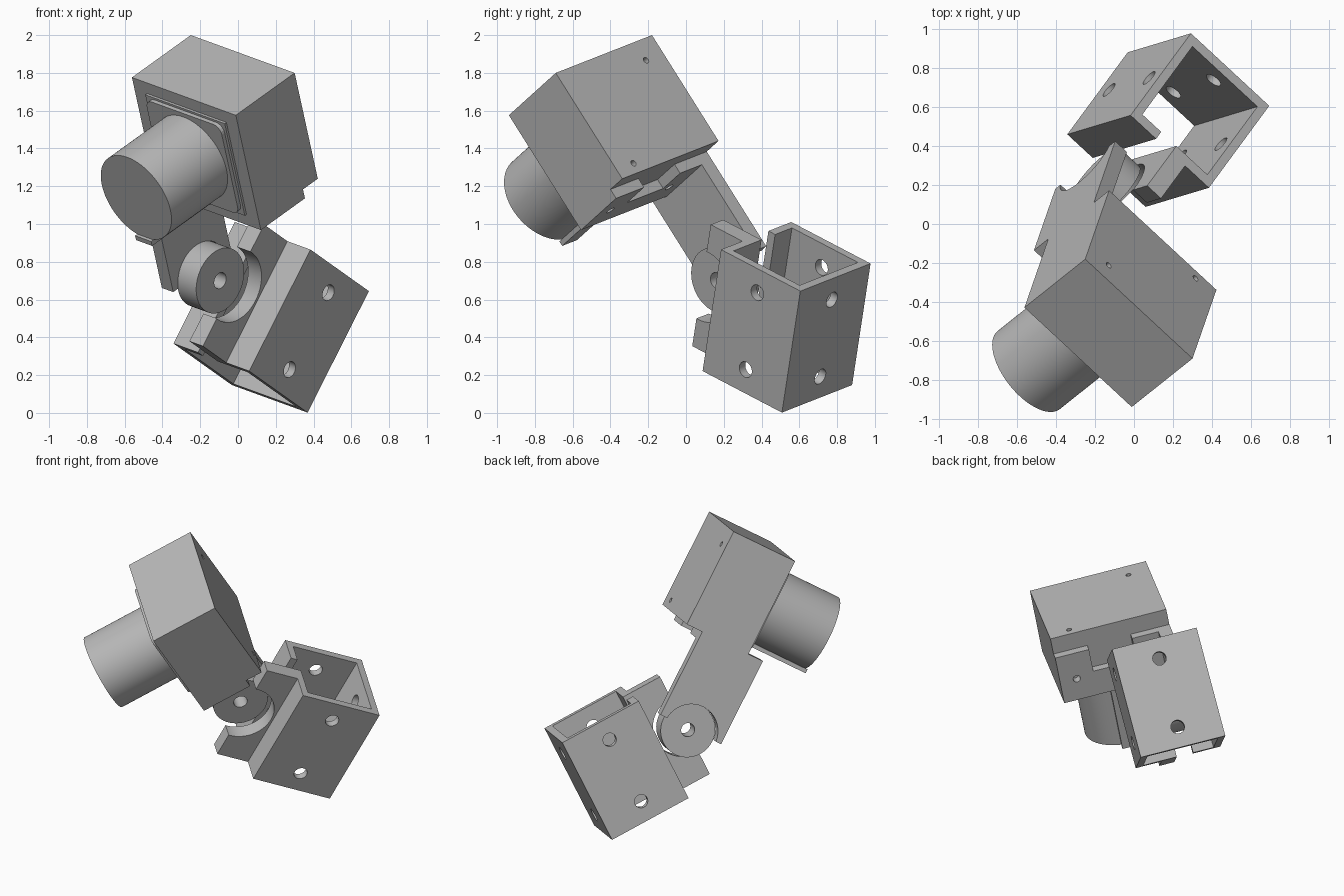
import bpy, bmesh, math
from mathutils import Matrix, Vector

cube = bpy.data.objects.get("Cube")
if cube:
    bpy.data.objects.remove(cube, do_unlink=True)

grey = bpy.data.materials.new("neutral grey")
grey.use_nodes = True
grey.diffuse_color = (0.48, 0.48, 0.48, 1)
grey.node_tree.nodes["Principled BSDF"].inputs["Base Color"].default_value = grey.diffuse_color

# Both assemblies share the hinge axis (local x); the clamp is swung about it
x_axis = Vector((0.709, -0.657, -0.258)).normalized()
y_axis = Vector((0.678, 0.547, 0.492))
y_axis = (y_axis - x_axis * y_axis.dot(x_axis)).normalized()
z_axis = x_axis.cross(y_axis)
HEAD = Matrix.Translation((-0.25, -0.18, 2.0)) @ Matrix((x_axis, y_axis, z_axis)).transposed().to_4x4()
CLAMP = HEAD @ Matrix.Translation((0, -0.345, -1.29)) @ Matrix.Rotation(math.radians(35.8), 4, 'X')


def finish(name, bm, frame):
    bmesh.ops.recalc_face_normals(bm, faces=bm.faces)
    mesh = bpy.data.meshes.new(name)
    bm.to_mesh(mesh)
    bm.free()
    mesh.materials.append(grey)
    obj = bpy.data.objects.new(name, mesh)
    bpy.context.scene.collection.objects.link(obj)
    obj.matrix_world = frame
    return obj


def block(name, frame, x, y, z, round_y=0):
    """Box from ranges; round_y rounds the edges running along y."""
    bm = bmesh.new()
    bmesh.ops.create_cube(bm, size=1)
    for vert in bm.verts:
        vert.co = [r[0] if c < 0 else r[1] for c, r in zip(vert.co, (x, y, z))]
    if round_y:
        edges = [e for e in bm.edges if abs(e.verts[0].co.y - e.verts[1].co.y) > 1e-4]
        bmesh.ops.bevel(bm, geom=edges, offset=round_y, segments=5, profile=0.5, affect='EDGES')
    return finish(name, bm, frame)


def rod(name, frame, axis, centre, radius, length, sides=48):
    """Cylinder centred on a point, along local axis x, y or z."""
    bm = bmesh.new()
    bmesh.ops.create_cone(bm, cap_ends=True, segments=sides, radius1=radius, radius2=radius, depth=length)
    turn = {'x': Matrix.Rotation(math.pi / 2, 4, 'Y'),
            'y': Matrix.Rotation(math.pi / 2, 4, 'X'),
            'z': Matrix.Identity(4)}[axis]
    bmesh.ops.transform(bm, matrix=Matrix.Translation(centre) @ turn, verts=bm.verts)
    return finish(name, bm, frame)


def cut(target, *cutters):
    for cutter in cutters:
        cutter.hide_render = True
        mod = target.modifiers.new("cut", 'BOOLEAN')
        mod.operation = 'DIFFERENCE'
        mod.solver = 'EXACT'
        mod.object = cutter
    bpy.context.view_layer.update()
    graph = bpy.context.evaluated_depsgraph_get()
    mesh = bpy.data.meshes.new_from_object(target.evaluated_get(graph))
    target.modifiers.clear()
    target.data = mesh
    for cutter in cutters:
        bpy.data.objects.remove(cutter, do_unlink=True)


MID_X, MID_Z = 0.39, -0.366

# Camera housing with two small blind holes in the back
housing = block("housing", HEAD, (0, 0.776), (-0.457, 0), (-0.673, 0))
cut(housing, *[rod("hole", HEAD, 'y', (MID_X + d, 0, MID_Z - d), 0.017, 0.1, 16) for d in (-0.25, 0.25)])

# Lens, its stepped mounting plate and the strip below it
block("mounting_plate", HEAD, (MID_X - 0.297, MID_X + 0.297), (-0.47, -0.45),
      (MID_Z - 0.293, MID_Z + 0.293))
block("rounded_plate", HEAD, (MID_X - 0.28, MID_X + 0.28), (-0.492, -0.46),
      (MID_Z - 0.28, MID_Z + 0.28), round_y=0.05)
lens = rod("lens", HEAD, 'y', (MID_X, -0.69, MID_Z), 0.256, 0.475, 96)
block("lens_strip", HEAD, (MID_X - 0.055, MID_X + 0.065), (-0.945, -0.45), (-0.643, -0.615))

# Base plate under the housing, notched at the back and drilled
base = block("base_plate", HEAD, (0.085, 0.776), (-0.457, -0.115), (-0.73, -0.673))
cut(base, block("notch", HEAD, (0.26, 0.55), (-0.28, 0), (-0.8, -0.6)),
    *[rod("hole", HEAD, 'z', (MID_X + d, -0.304, -0.7), 0.024, 0.2, 20) for d in (-0.2, 0.275)])

# Side arm with a round relief for the hinge
arm = block("side_arm", HEAD, (0, 0.085), (-0.565, -0.115), (-1.275, -0.673))
cut(arm, rod("relief", HEAD, 'x', (0, -0.345, -1.29), 0.182, 0.5, 64))

# Hinge hub with a pin hole
hub = rod("hinge_hub", CLAMP, 'x', (0.15, 0, 0), 0.18, 0.14, 64)
cut(hub, rod("pin_hole", CLAMP, 'x', (0.15, 0, 0), 0.045, 0.5, 32))

# Square sleeve, open at both ends, slotted on the hinge side and drilled
sleeve = block("sleeve", CLAMP, (-0.064, 0.502), (-0.365, 0.362), (-0.78, -0.214))
cutters = [block("bore", CLAMP, (-0.016, 0.454), (-1, 1), (-0.732, -0.262)),
           block("slot", CLAMP, (0.12, 0.23), (-1, 1), (-0.4, 0))]
for y in (-0.232, 0.228):
    cutters.append(rod("side_hole", CLAMP, 'x', (0.22, y, -0.497), 0.044, 1, 32))
    cutters.append(rod("far_hole", CLAMP, 'z', (0.22, y, -0.75), 0.044, 0.3, 32))
cut(sleeve, *cutters)

# Rail on the sleeve, relieved around the hub
rail = block("rail", CLAMP, (0.23, 0.33), (-0.365, 0.362), (-0.214, 0.012))
cut(rail, rod("relief", CLAMP, 'x', (0.28, 0, 0), 0.2, 0.5, 64))

# Smooth the round surfaces, keep the corners crisp
bpy.ops.object.select_all(action='DESELECT')
for obj in (lens, hub, arm, rail, sleeve, housing, base):
    obj.select_set(True)
bpy.context.view_layer.objects.active = lens
bpy.ops.object.shade_smooth_by_angle(angle=math.radians(30))
